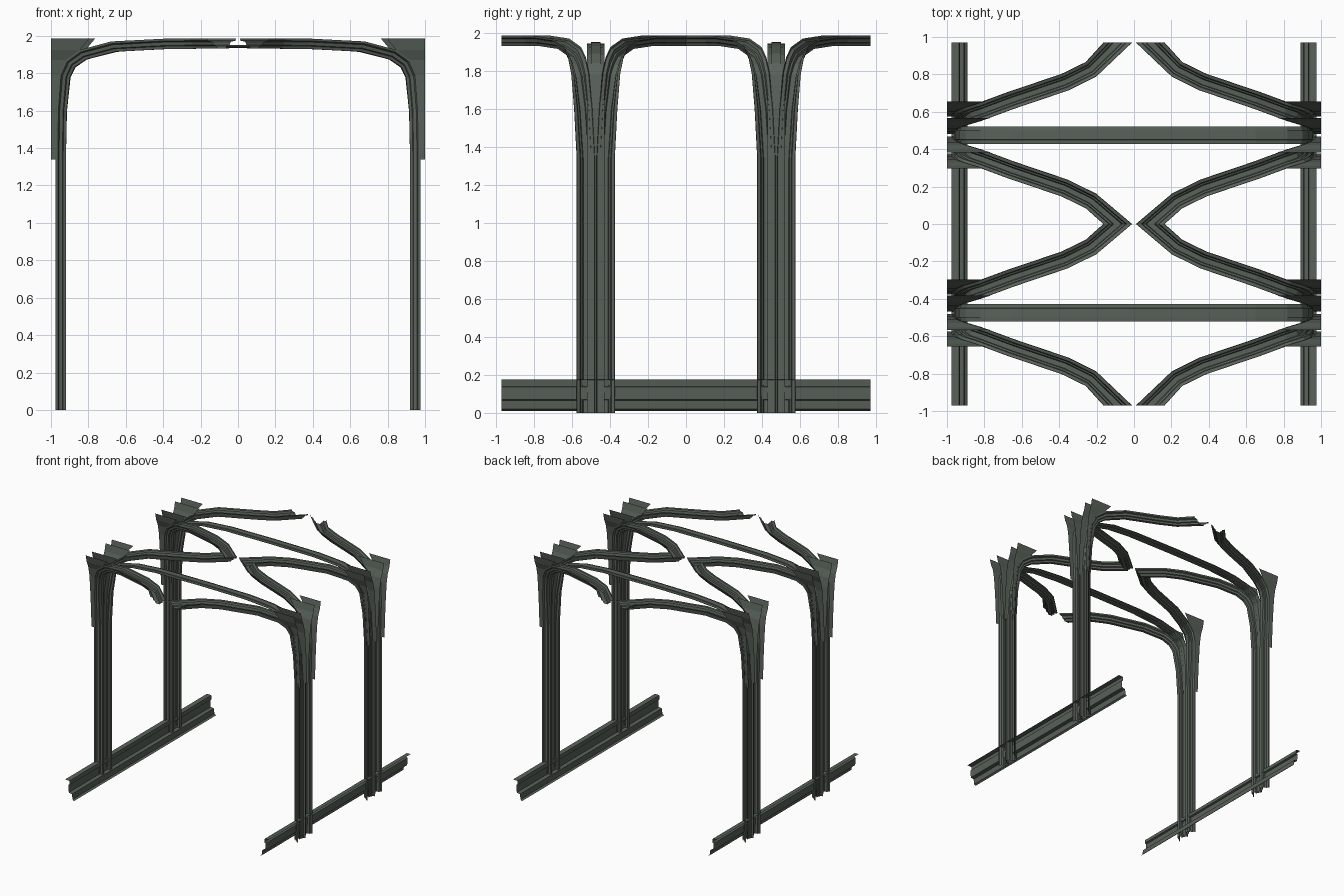
import bpy
from mathutils import Vector

if "Cube" in bpy.data.objects:
    bpy.data.objects.remove(bpy.data.objects["Cube"])

mat = bpy.data.materials.new("dark_grey_green")
mat.diffuse_color = (0.10, 0.12, 0.10, 1)
mat.use_nodes = True
mat.node_tree.nodes["Principled BSDF"].inputs["Base Color"].default_value = mat.diffuse_color

CLUSTER_Y = 0.475   # centre of each group of three columns


def make(name, rows_list):
    """Build one object from grids of points (each grid is a list of rows)."""
    verts, faces = [], []
    for rows in rows_list:
        base, n = len(verts), len(rows[0])
        for r in rows:
            verts += [tuple(p) for p in r]
        for i in range(len(rows) - 1):
            for j in range(n - 1):
                a = base + i * n + j
                faces.append((a, a + 1, a + n + 1, a + n))
    me = bpy.data.meshes.new(name)
    me.from_pydata(verts, [], faces)
    me.materials.append(mat)
    ob = bpy.data.objects.new(name, me)
    bpy.context.collection.objects.link(ob)
    return ob


def sweep(path, sides, profile, scales):
    """Sweep an open (width, depth) profile; depth points into the hall."""
    rows = []
    for i, p in enumerate(path):
        a, b = path[max(i - 1, 0)], path[min(i + 1, len(path) - 1)]
        t = (b - a).normalized()
        n = t.cross(sides[i]).normalized()
        if n.dot(Vector((-1, 0, -1))) < 0:
            n = -n
        if i == len(path) - 1:
            n = Vector((0, 0, -1))
        rows.append([p + sides[i] * w * scales[i] + n * d for w, d in profile])
    return rows


# stepped moulding section shared by the diagonal ribs
half = [(0.048, 0.0), (0.046, 0.012), (0.030, 0.018), (0.026, 0.036),
        (0.017, 0.040), (0.013, 0.055)]
RIB = half + [(-w, d) for w, d in reversed(half)]

# diagonal rib: x, offset from cluster, z, heading angle in plan (degrees)
DIAG = [(0.975, 0.0525, 0.0, 0), (0.975, 0.0525, 1.34, 0),
        (0.970, 0.066, 1.60, 3), (0.950, 0.082, 1.79, 10),
        (0.910, 0.098, 1.87, 15), (0.830, 0.122, 1.925, 20),
        (0.660, 0.185, 1.970, 22), (0.370, 0.283, 1.985, 23),
        (0.230, 0.352, 1.986, 36), (0.087, 0.475, 1.986, 90)]


def side_vec(deg):
    import math
    a = math.radians(deg)
    return Vector((math.sin(a), math.cos(a), 0))


def diagonal(end_offset):
    path = [Vector((x, o, z)) for x, o, z, _ in DIAG]
    path[-1].y = end_offset
    sides = [side_vec(d[3]) for d in DIAG]
    scales = [1] * (len(DIAG) - 1) + [1.6]
    rib = sweep(path, sides, RIB, scales)
    webs = []
    for w in (0.046, -0.046):
        edge = [path[i] + sides[i] * w for i in range(1, 6)]
        edge.append(Vector((edge[-1].x - 0.05, edge[-1].y + 0.014, 1.985)))
        webs.append([[p, Vector((1.0, p.y, p.z))] for p in edge])
    return rib, webs


def place(rows, sx, sy, cy):
    return [[Vector((p.x * sx, cy + p.y * sy, p.z)) for p in r] for r in rows]


# diagonal ribs and their corner webs
for sx, sn in ((1, "right"), (-1, "left")):
    for cy, cn in ((-CLUSTER_Y, "front"), (CLUSTER_Y, "back")):
        for sy in (1, -1):
            outward = cy * sy > 0
            rib, webs = diagonal(0.495 if outward else 0.475)
            tag = f"{sn}_{cn}_{'outer' if outward else 'inner'}"
            make("diagonal_rib_" + tag, [place(rib, sx, sy, cy)])
            make("corner_web_" + tag, [place(w, sx, sy, cy) for w in webs])

# straight cross ribs with columns, shallow section
cross_half = [(0.024, 0.0), (0.026, 0.007), (0.046, 0.009), (0.046, 0.013),
              (0.020, 0.015), (0.016, 0.018)]
CROSS = cross_half + [(-w, d) for w, d in reversed(cross_half)]
CROSS.append(CROSS[0])
arch = [(0.960, 0), (0.960, 1.34), (0.957, 1.6), (0.935, 1.78),
        (0.900, 1.84), (0.820, 1.89), (0.650, 1.932), (0.420, 1.949), (0.0, 1.952)]
cross_path = [Vector((x, 0, z)) for x, z in arch]
cross = sweep(cross_path, [Vector((0, 1, 0))] * len(arch), CROSS, [1] * len(arch))
for cy, cn in ((-CLUSTER_Y, "front"), (CLUSTER_Y, "back")):
    make("cross_rib_" + cn, [place(cross, sx, 1, cy) for sx in (1, -1)])

# stepped base rails along both walls
RAIL = [(0.975, 0.175), (0.935, 0.172), (0.930, 0.140), (0.945, 0.135),
        (0.940, 0.070), (0.910, 0.065), (0.905, 0.020), (0.890, 0.010)]
for sx, sn in ((1, "right"), (-1, "left")):
    rows = [[Vector((x * sx, y, z)) for x, z in RAIL] for y in (-0.97, 0.97)]
    make("base_rail_" + sn, [rows])
